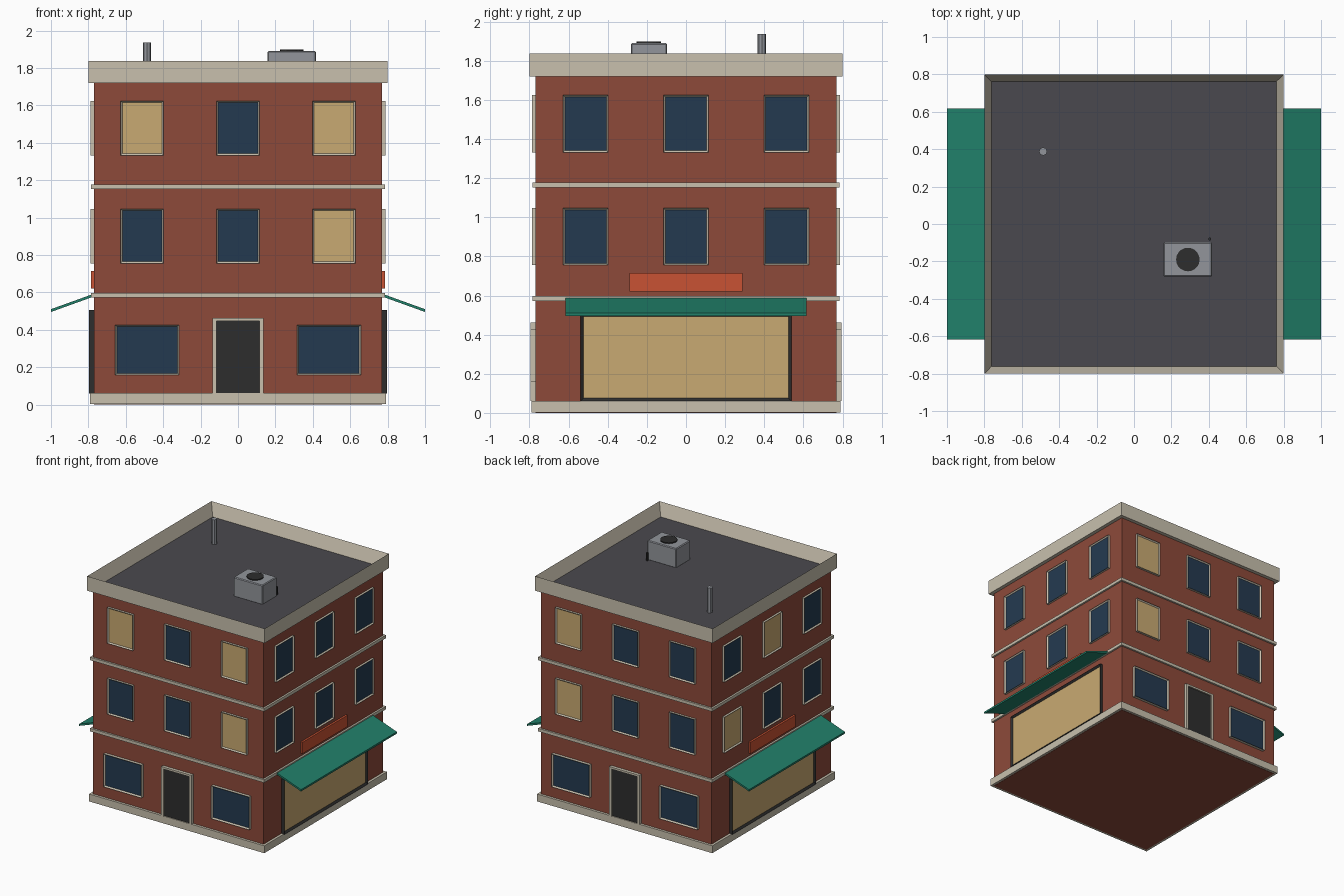
import bpy, bmesh
from math import pi
from mathutils import Matrix, Vector

cube = bpy.data.objects.get("Cube")
if cube:
    bpy.data.objects.remove(cube, do_unlink=True)


def material(name, *rgb):
    """Flat material from 0-255 display values."""
    lin = [((c / 255 + 0.055) / 1.055) ** 2.4 for c in rgb] + [1.0]
    m = bpy.data.materials.new(name)
    m.use_nodes = True
    m.diffuse_color = lin
    m.node_tree.nodes["Principled BSDF"].inputs["Base Color"].default_value = lin
    return m


BRICK = material("brick red", 141, 74, 58)
STONE = material("pale stone", 200, 192, 174)
GLASS = material("dark blue glass", 36, 58, 80)
LIT = material("lit window tan", 201, 170, 114)
DARK = material("charcoal", 45, 45, 45)
GREEN = material("awning green", 33, 128, 106)
ORANGE = material("sign orange", 201, 82, 51)
ROOF = material("roof grey", 74, 73, 78)
METAL = material("metal grey", 146, 149, 155)


def finish(name, bm, mats, turn=0.0):
    bm.transform(Matrix.Rotation(turn, 4, "Z"))
    me = bpy.data.meshes.new(name)
    bm.to_mesh(me)
    bm.free()
    for m in mats:
        me.materials.append(m)
    ob = bpy.data.objects.new(name, me)
    bpy.context.collection.objects.link(ob)
    return ob


def box_mesh(x, y, z):
    """Box spanning three (low, high) ranges."""
    bm = bmesh.new()
    bmesh.ops.create_cube(bm, size=1)
    for v in bm.verts:
        v.co = Vector([r[0] if c < 0 else r[1] for c, r in zip(v.co, (x, y, z))])
    bm.normal_update()
    return bm


def box(name, x, y, z, mat, turn=0.0):
    return finish(name, box_mesh(x, y, z), [mat], turn)


def tray(name, x, y, z, facing, rim, depth, mat, inner, turn=0.0):
    """Box whose one face is inset, pushed in and coloured differently."""
    bm = box_mesh(x, y, z)
    axis = Vector(facing)
    face = max(bm.faces, key=lambda f: f.normal.dot(axis))
    bmesh.ops.inset_individual(bm, faces=[face], thickness=rim)
    bmesh.ops.translate(bm, verts=face.verts, vec=-depth * axis)
    face.material_index = 1
    return finish(name, bm, [mat, inner], turn)


def cylinder(name, x, y, z0, z1, radius, sides, mat):
    bm = bmesh.new()
    bmesh.ops.create_cone(bm, cap_ends=True, segments=sides, radius1=radius,
                          radius2=radius, depth=z1 - z0)
    bmesh.ops.translate(bm, verts=bm.verts, vec=(x, y, (z0 + z1) / 2))
    return finish(name, bm, [mat])


def square(name, half, z0, z1, mat):
    return box(name, (-half, half), (-half, half), (z0, z1), mat)


# Main mass, plinth and floor bands
square("brick_walls", 0.77, 0, 1.73, BRICK)
square("plinth", 0.79, 0.002, 0.062, STONE)
square("lower_band", 0.785, 0.572, 0.597, STONE)
square("upper_band", 0.785, 1.152, 1.177, STONE)

# Parapet with sunken roof deck
tray("parapet_and_roof", (-0.8, 0.8), (-0.8, 0.8), (1.72, 1.838), (0, 0, 1),
     0.055, 0.103, STONE, ROOF)

# Each facade is built facing -y and turned into place
OUT = (0, -1, 0)
SIDES = ["front", "right", "back", "left"]
LIT_WINDOWS = {("front", 1, -1), ("front", 1, 1), ("front", 0, 1),
               ("back", 1, -1), ("back", 0, -1), ("left", 1, 0), ("left", 0, -1)}

for i, side in enumerate(SIDES):
    turn = i * pi / 2

    # Upper floor windows
    for floor, zc in enumerate((0.901, 1.478)):
        for col in (-1, 0, 1):
            u = col * 0.513
            pane = LIT if (side, floor, col) in LIT_WINDOWS else GLASS
            tray(f"{side}_window_{floor + 2}_{col + 2}", (u - 0.115, u + 0.115),
                 (-0.788, -0.76), (zc - 0.146, zc + 0.146), OUT,
                 0.013, 0.01, STONE, pane, turn)

    if side in ("front", "back"):
        # Ground floor windows and door
        for s in (-1, 1):
            u = s * 0.486
            tray(f"{side}_ground_window_{s + 2}", (u - 0.171, u + 0.171),
                 (-0.795, -0.76), (0.158, 0.426), OUT, 0.013, 0.012,
                 STONE, GLASS, turn)
            jamb = sorted((s * 0.115, s * 0.136))
            box(f"{side}_door_jamb_{s + 2}", jamb, (-0.795, -0.76),
                (0.06, 0.463), STONE, turn)
        box(f"{side}_door_lintel", (-0.115, 0.115), (-0.795, -0.76),
            (0.447, 0.463), STONE, turn)
        box(f"{side}_door", (-0.115, 0.115), (-0.783, -0.76),
            (0.06, 0.447), DARK, turn)
    else:
        # Shop window, sign board and sloping awning
        tray(f"{side}_shopfront", (-0.54, 0.54), (-0.796, -0.76), (0.06, 0.507),
             OUT, 0.022, 0.012, DARK, LIT, turn)
        box(f"{side}_sign", (-0.29, 0.29), (-0.786, -0.76), (0.621, 0.714),
            ORANGE, turn)
        bm = box_mesh((-0.617, 0.617), (-1.0, -0.77), (0.495, 0.51))
        for v in bm.verts:
            if v.co.y > -0.9:
                v.co.z += 0.083
        finish(f"{side}_awning", bm, [GREEN], turn)

# Rooftop air conditioner, its pipe and the vent stack
unit = box("air_conditioner", (0.157, 0.418), (-0.282, -0.097), (1.73, 1.89), METAL)
bev = unit.modifiers.new("soft_edges", "BEVEL")
bev.width = 0.006
bev.segments = 1
cylinder("air_conditioner_fan", 0.288, -0.19, 1.885, 1.898, 0.063, 20, DARK)
cylinder("air_conditioner_pipe", 0.405, -0.08, 1.73, 1.80, 0.008, 8, DARK)
cylinder("vent_stack", -0.486, 0.388, 1.73, 1.937, 0.022, 8, METAL)
